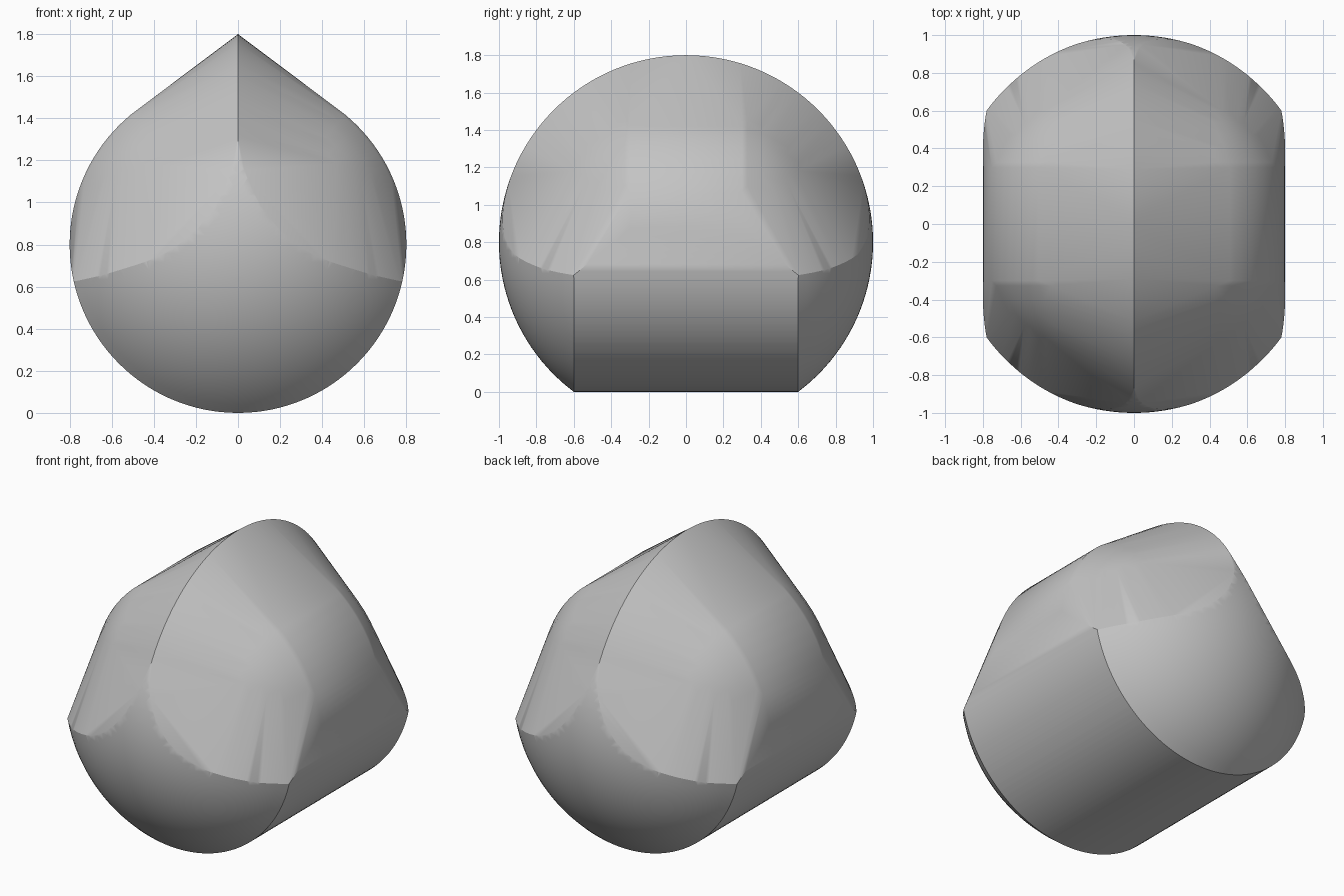
import bpy, bmesh, math

if "Cube" in bpy.data.objects:
    bpy.data.objects.remove(bpy.data.objects["Cube"])

CZ = 0.8          # height of the common centre
R_BIG, R_BARREL, R_SHOULDER = 1.0, 0.8, 0.854
# upper limit of the rounded end caps: (distance from middle, height from centre)
LIMIT = [(0, .46), (.025, .37), (.057, .286), (.09, .215), (.13, .152), (.17, .1), (.22, .05),
         (.28, 0), (.34, -.04), (.42, -.075), (.51, -.105), (.64, -.145), (.78, -.176)]


def limit(x):
    x = abs(x)
    for (x0, z0), (x1, z1) in zip(LIMIT, LIMIT[1:]):
        if x <= x1:
            return z0 + (z1 - z0) * (x - x0) / (x1 - x0)
    return LIMIT[-1][1]


def ring(radius, count):
    for i in range(count):
        a = math.tau * i / count
        yield radius * math.cos(a), radius * math.sin(a)


def cap(x, z):
    y = math.sqrt(R_BIG ** 2 - x * x - z * z)
    return [(x, y, z), (x, -y, z)]


points = []

# round end caps on the big sphere
for k in range(0, 21):
    for x, z in ring(R_BARREL * k / 20, max(1, 6 * k)):
        if z <= limit(x):
            points += cap(x, z)
for i in range(-50, 51):
    x = 0.78 * i / 50
    points += cap(x, limit(x))

# barrel: full length below, narrowing to the shoulder width above
low = LIMIT[-1][1]
for x, z in ring(R_BARREL, 128):
    half = 0.6 if z <= low else max(0.3, 0.6 - 0.3 * (z - low) / 0.246)
    if z <= 0.63:
        points += [(x, half, z), (x, -half, z)]

# ridge arc
points += [(0, y, z) for y, z in ring(R_BIG, 128) if z >= low]

# shoulder ball trimmed to the barrel width
for k in range(1, 32):
    a = math.pi * k / 32
    for x, z in ring(R_SHOULDER * math.sin(a), 64):
        if math.hypot(x, z) < R_BARREL and z > 0:
            points.append((x, R_SHOULDER * math.cos(a), z))

# wrap everything in one convex skin
bm = bmesh.new()
for x, y, z in points:
    bm.verts.new((x, y, z + CZ))
bmesh.ops.remove_doubles(bm, verts=bm.verts, dist=0.002)
bmesh.ops.convex_hull(bm, input=bm.verts)
bmesh.ops.delete(bm, geom=[v for v in bm.verts if not v.link_faces], context='VERTS')
bmesh.ops.recalc_face_normals(bm, faces=bm.faces)
mesh = bpy.data.meshes.new("ridged_body")
bm.to_mesh(mesh)
bm.free()

body = bpy.data.objects.new("ridged_body", mesh)
bpy.context.collection.objects.link(body)
grey = bpy.data.materials.new("plain_grey")
grey.diffuse_color = (0.55, 0.55, 0.55, 1)
grey.use_nodes = True
grey.node_tree.nodes["Principled BSDF"].inputs["Base Color"].default_value = grey.diffuse_color
mesh.materials.append(grey)

bpy.context.view_layer.objects.active = body
body.select_set(True)
bpy.ops.object.shade_smooth_by_angle(angle=math.radians(30))
